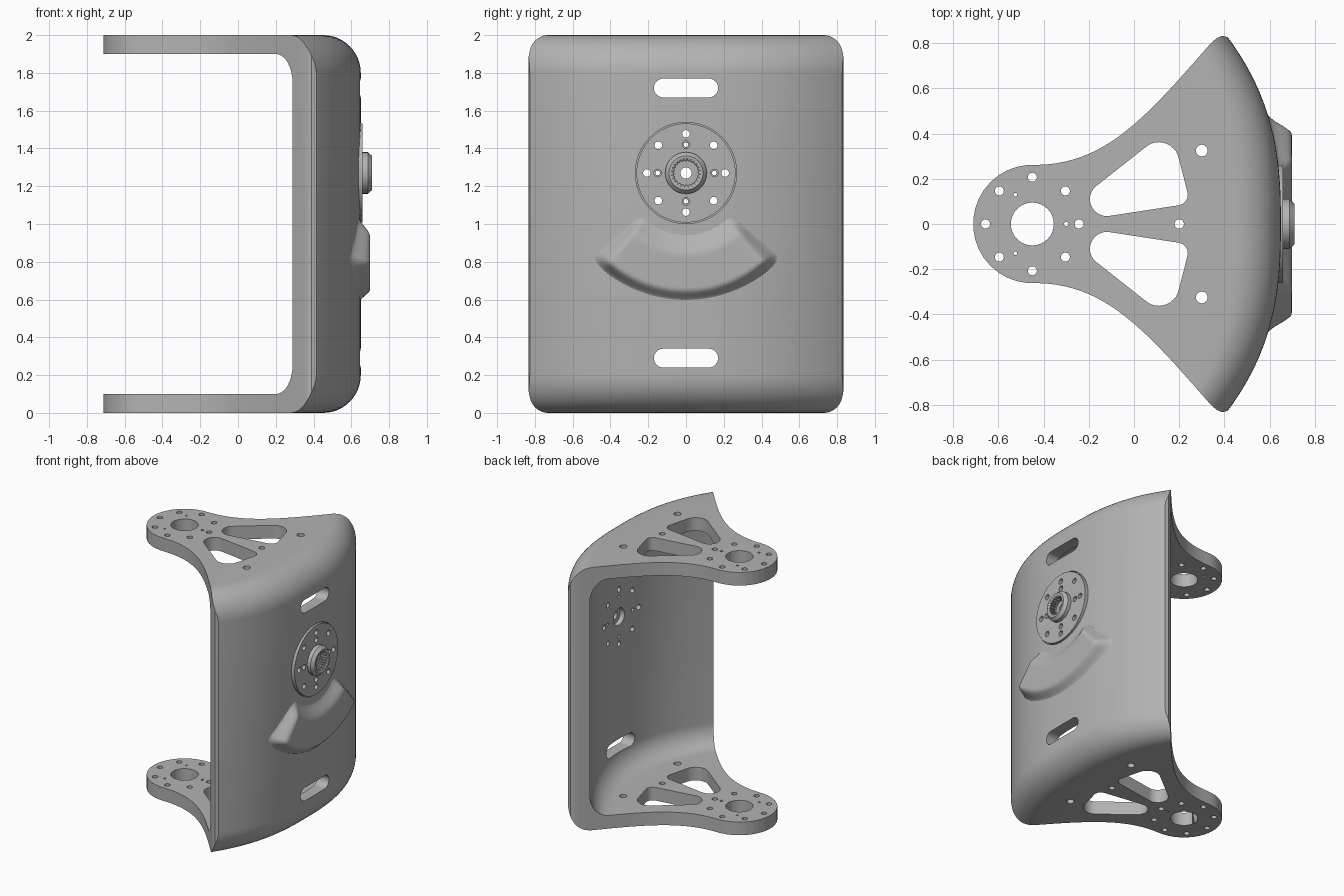
import bpy, bmesh
from math import sin, cos, pi, radians
from mathutils import Vector
from mathutils.geometry import interpolate_bezier

cube = bpy.data.objects.get("Cube")
if cube:
    bpy.data.objects.remove(cube, do_unlink=True)

grey = bpy.data.materials.new("satin grey")
grey.use_nodes = True
grey.diffuse_color = (0.45, 0.45, 0.45, 1)
grey.node_tree.nodes["Principled BSDF"].inputs["Base Color"].default_value = (0.45, 0.45, 0.45, 1)

HUB_Z = 1.27


def make(name, bm):
    bmesh.ops.recalc_face_normals(bm, faces=bm.faces)
    mesh = bpy.data.meshes.new(name)
    bm.to_mesh(mesh)
    bm.free()
    mesh.materials.append(grey)
    obj = bpy.data.objects.new(name, mesh)
    bpy.context.collection.objects.link(obj)
    return obj


def loft(name, rings, wrap=False):
    """Skin equal-length closed rings, capped unless they wrap round."""
    bm = bmesh.new()
    rows = [[bm.verts.new(p) for p in ring] for ring in rings]
    n = len(rows[0])
    for a, b in zip(rows, rows[1:] + rows[:1] if wrap else rows[1:]):
        for i in range(n):
            j = (i + 1) % n
            bm.faces.new((a[i], a[j], b[j], b[i]))
    if not wrap:
        bm.faces.new(rows[0])
        bm.faces.new(rows[-1])
    return make(name, bm)


def hulls(name, shapes, axis, lo, hi, steps=32):
    """Prisms along z or x, each the hull of circles (u, v, radius)."""
    bm = bmesh.new()
    for circles in shapes:
        verts = []
        for u, v, r in circles:
            for k in range(steps):
                a = 2 * pi * k / steps
                p, q = u + r * cos(a), v + r * sin(a)
                for h in (lo, hi):
                    verts.append(bm.verts.new((p, q, h) if axis == "z" else (h, p, q)))
        out = bmesh.ops.convex_hull(bm, input=verts)
        bmesh.ops.delete(bm, geom=[g for g in out["geom_interior"] if isinstance(g, bmesh.types.BMVert)],
                         context="VERTS")
    bmesh.ops.dissolve_limit(bm, angle_limit=radians(1), verts=bm.verts, edges=bm.edges)
    return make(name, bm)


def carve(obj, cutter, operation="DIFFERENCE"):
    mod = obj.modifiers.new("carve", "BOOLEAN")
    mod.operation, mod.solver, mod.object = operation, "EXACT", cutter
    bpy.context.view_layer.update()
    mesh = bpy.data.meshes.new_from_object(obj.evaluated_get(bpy.context.evaluated_depsgraph_get()))
    obj.modifiers.clear()
    obj.data = mesh


def smooth(obj, angle=32):
    bpy.ops.object.select_all(action="DESELECT")
    obj.select_set(True)
    bpy.context.view_layer.objects.active = obj
    bpy.ops.object.shade_smooth_by_angle(angle=radians(angle))


def outer_x(y):
    return 0.65 - 0.387 * abs(y) ** 2.62


def inner_x(y):
    return 0.565 - 0.5 * y * y


# Bracket: C-shaped section swept across the curved back wall
def section(y):
    def side(x, z, r):
        top = [(x - r + r * sin(a), z - r + r * cos(a)) for a in (pi / 2 * k / 12 for k in range(13))]
        half = [(-1, z)] + top
        return half + [(px, 2 - pz) for px, pz in reversed(half)]
    ring = side(outer_x(y), 2, 0.2) + side(inner_x(y), 1.9, 0.16)[::-1]
    return [(x, y, z) for x, z in ring]


bracket = loft("bracket", [section(-0.88 + 1.76 * k / 48) for k in range(49)])

# Flared plan outline trims the section
flare = [(p.x, p.y) for p in interpolate_bezier(
    Vector((-0.42, 0.262)), Vector((-0.12, 0.27)), Vector((0.06, 0.48)), Vector((0.34, 0.8)), 24)]
half = flare + [(0.365, 0.822), (0.39, 0.833), (0.415, 0.827), (0.44, 0.8), (0.9, 0.5)]
nose = [(-0.45 + 0.262 * cos(a), 0.262 * sin(a)) for a in (radians(95 + 10 * k) for k in range(18))]
outline = nose + [(x, -y) for x, y in half] + half[::-1]
trim = loft("trim", [[(x, y, z) for x, y in outline] for z in (-1, 3)])
carve(bracket, trim, "INTERSECT")

# Holes through both arms
arm = [[(-0.45, 0, 0.095)], [(0.2, 0, 0.021)], [(-0.3, 0, 0.01)]]
for k in range(8):
    a = k * pi / 4
    arm.append([(-0.45 + 0.207 * cos(a), 0.207 * sin(a), 0.02)])
for s in (1, -1):
    arm += [[(0.3, s * 0.325, 0.026)], [(-0.525, s * 0.13, 0.008)],
            [(-0.12, s * 0.11, 0.075), (0.11, s * 0.272, 0.09), (0.19, s * 0.13, 0.048)]]
arm_cut = hulls("arm_cut", arm, "z", -1, 3)
carve(bracket, arm_cut)


# Slots and hub bolt holes through the wall
def ring_holes(count, radius, r):
    return [[(radius * cos(2 * pi * k / count), HUB_Z + radius * sin(2 * pi * k / count), r)]
            for k in range(count)]


slots = [[(-0.12, z, 0.05), (0.12, z, 0.05)] for z in (0.29, 1.72)]
bolts = ring_holes(8, 0.207, 0.02)
bore = [[(0, HUB_Z, 0.065)]]
pocket = hulls("pocket", [[(0, HUB_Z, 0.268)]], "x", 0.625, 1, 64)
carve(bracket, pocket)
wall_cut = hulls("wall_cut", slots + bolts + bore + ring_holes(4, 0.15, 0.012), "x", 0.3, 1.2)
carve(bracket, wall_cut)
smooth(bracket)

# Bolt flange disc
flange = hulls("hub_flange", [[(0, HUB_Z, 0.262)]], "x", 0.615, 0.66, 64)
flange_cut = hulls("flange_cut", bolts + bore + ring_holes(4, 0.15, 0.02), "x", 0.3, 1.2)
carve(flange, flange_cut)
smooth(flange)

# Splined hub, turned around the x axis
profile = [(0.03, 0.6), (0.03, 0.648), (0.07, 0.648), (0.07, 0.703), (0.077, 0.71), (0.09, 0.71),
           (0.11, 0.688), (0.11, 0.64), (0.0645, 0.64), (0.0645, 0.6)]
rings = []
for k in range(96):
    a = 2 * pi * k / 96
    tooth = 0.008 if k % 4 < 2 else 0
    radii = [(r - tooth if i in (2, 3) else r, x) for i, (r, x) in enumerate(profile)]
    rings.append([(x, r * cos(a), HUB_Z + r * sin(a)) for r, x in radii])
smooth(loft("hub", rings, wrap=True))


# Raised crescent pad blending into the wall below the hub
def ease(v, a, b):
    t = min(1, max(0, (v - a) / (b - a)))
    return t * t * (3 - 2 * t)


bm = bmesh.new()
rows = []
for i in range(57):
    a = radians(-50 + 100 * i / 56)
    row = []
    for j in range(29):
        r = 0.3 + 0.39 * j / 28
        y, z = r * sin(a), HUB_Z - r * cos(a)
        lift = ease(r, 0.3, 0.44) * (1 - ease(r, 0.615, 0.685)) * (1 - ease(abs(a), radians(40), radians(49)))
        base = outer_x(y) - 0.006
        row.append(bm.verts.new((base + (0.7 - base) * lift, y, z)))
    rows.append(row)
for p, q in zip(rows, rows[1:]):
    for j in range(28):
        bm.faces.new((p[j], q[j], q[j + 1], p[j + 1]))
pad = make("crescent_pad", bm)
if sum(f.normal.x for f in pad.data.polygons) < 0:
    pad.data.flip_normals()
smooth(pad, 60)

# Remove the cutters
for cutter in (trim, arm_cut, pocket, wall_cut, flange_cut):
    bpy.data.objects.remove(cutter, do_unlink=True)
